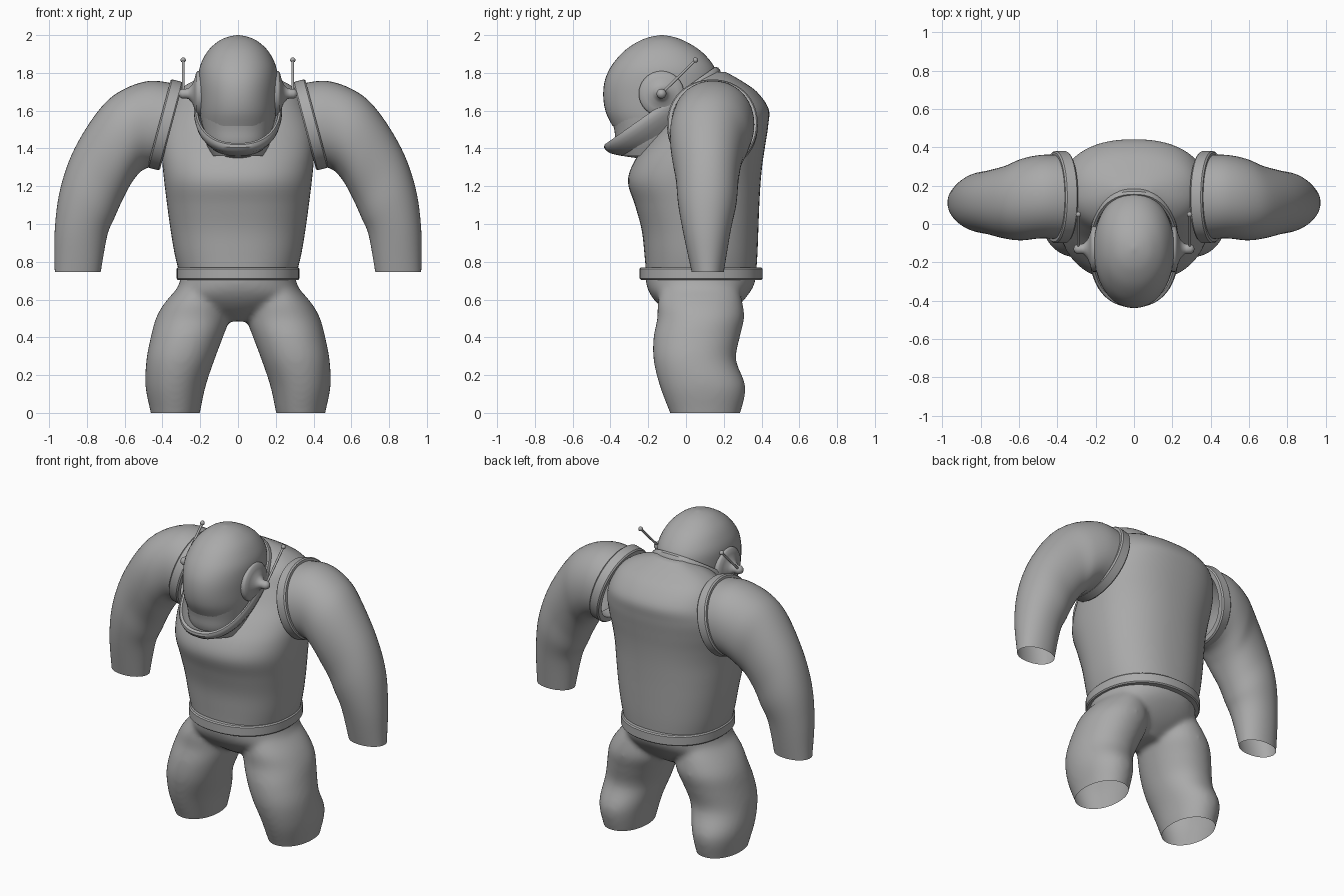
import bpy, bmesh, math
from mathutils import Vector as V

if "Cube" in bpy.data.objects:
    bpy.data.objects.remove(bpy.data.objects["Cube"])

grey = bpy.data.materials.new("plain grey")
grey.diffuse_color = (0.4, 0.4, 0.4, 1)
grey.use_nodes = True
grey.node_tree.nodes["Principled BSDF"].inputs["Base Color"].default_value = grey.diffuse_color


def finish(name, bm, mirror=False, angle=40):
    bmesh.ops.recalc_face_normals(bm, faces=bm.faces)
    me = bpy.data.meshes.new(name)
    bm.to_mesh(me)
    bm.free()
    me.shade_smooth()
    me.set_sharp_from_angle(angle=math.radians(angle))
    me.materials.append(grey)
    ob = bpy.data.objects.new(name, me)
    bpy.context.collection.objects.link(ob)
    if mirror:
        ob.modifiers.new("mirror", 'MIRROR')
    return ob


def smooth_path(rings, steps):
    """Catmull-Rom through rings of (centre, axis a, axis b)."""
    out = []
    for i in range(len(rings) - 1):
        p = [rings[max(0, min(len(rings) - 1, i + k))] for k in (-1, 0, 1, 2)]
        for s in range(steps):
            t = s / steps
            out.append([0.5 * (2 * B + (C - A) * t + (2 * A - 5 * B + 4 * C - D) * t * t
                               + (3 * B - A - 3 * C + D) * t ** 3)
                        for A, B, C, D in zip(*p)])
    return out + [rings[-1]]


def skin(bm, rings, power=2.0, n=48, closed=False, caps=(False, False)):
    """Join superellipse rings with quads."""
    loops = []
    for c, a, b in rings:
        loop = []
        for k in range(n):
            t = 2 * math.pi * k / n
            cs, sn = math.cos(t), math.sin(t)
            loop.append(bm.verts.new(c + a * math.copysign(abs(cs) ** (2 / power), cs)
                                     + b * math.copysign(abs(sn) ** (2 / power), sn)))
        loops.append(loop)
    pairs = list(zip(loops, loops[1:])) + ([(loops[-1], loops[0])] if closed else [])
    for p, q in pairs:
        for k in range(n):
            j = (k + 1) % n
            bm.faces.new((p[k], p[j], q[j], q[k]))
    if caps[0]:
        bm.faces.new(loops[0])
    if caps[1]:
        bm.faces.new(loops[-1])


def level(z, y0, y1, x1, x0=None):
    """Horizontal ring from its y range and x range (symmetric when x0 is None)."""
    x0 = -x1 if x0 is None else x0
    return (V(((x0 + x1) / 2, (y0 + y1) / 2, z)), V(((x1 - x0) / 2, 0, 0)), V((0, (y1 - y0) / 2, 0)))


def band(name, c, a, b, profile, power=2.0, mirror=False, closed=True):
    """Ring around a tilted ellipse; profile is (offset along normal, scale)."""
    nrm = a.cross(b).normalized()
    bm = bmesh.new()
    skin(bm, [(c + nrm * o, a * s, b * s) for o, s in profile], power, 64, closed)
    return finish(name, bm, mirror)


# torso
bm = bmesh.new()
skin(bm, smooth_path([level(*r) for r in (
    (0.72, -0.21, 0.37, 0.305), (0.84, -0.22, 0.378, 0.335), (0.97, -0.235, 0.383, 0.357),
    (1.1, -0.27, 0.388, 0.375), (1.22, -0.307, 0.395, 0.39), (1.32, -0.28, 0.405, 0.40),
    (1.42, -0.21, 0.42, 0.405), (1.52, -0.13, 0.435, 0.395), (1.61, -0.08, 0.437, 0.365),
    (1.7, -0.03, 0.375, 0.32), (1.76, 0.04, 0.29, 0.23), (1.805, 0.13, 0.21, 0.09))], 5),
    2.3, 64, caps=(False, True))
finish("torso", bm)

# arms, open at the wrist: outer x, z, inner x, z, y range
bm = bmesh.new()
arm = []
for xo, zo, xi, zi, y0, y1 in (
        (0.32, 1.74, 0.43, 1.31, -0.08, 0.36), (0.47, 1.757, 0.50, 1.288, -0.075, 0.36),
        (0.62, 1.705, 0.548, 1.24, -0.085, 0.34), (0.735, 1.605, 0.585, 1.18, -0.078, 0.305),
        (0.865, 1.4, 0.622, 1.105, -0.055, 0.28), (0.94, 1.19, 0.655, 1.03, -0.042, 0.267),
        (0.97, 0.97, 0.692, 0.94, -0.015, 0.235), (0.97, 0.745, 0.727, 0.745, 0.03, 0.20)):
    arm.append((V(((xo + xi) / 2, (y0 + y1) / 2, (zo + zi) / 2)),
                V(((xo - xi) / 2, 0, (zo - zi) / 2)), V((0, (y1 - y0) / 2, 0))))
skin(bm, smooth_path(arm, 6), 2.1)
finish("arm", bm, True)

# shoulder bands
w = 0.034
band("shoulder_band", V((0.385, 0.14, 1.525)), V((-0.259, 0, 0.966)) * 0.242, V((0, 0.24, 0)),
     [(-w, 0.85), (-w, 0.97), (-w + 0.008, 1), (w - 0.008, 1), (w, 0.97), (w, 0.85)],
     2.1, True)

# belt
band("belt", V((0, 0.08, 0.737)), V((0.325, 0, 0)), V((0, 0.325, 0)),
     [(-0.033, 0.86), (-0.033, 0.98), (-0.026, 1), (0.026, 1), (0.033, 0.98), (0.033, 0.86)], 2.2)

# pelvis and thighs fused into one skin, then cut open at the bottom
bm = bmesh.new()
skin(bm, smooth_path([level(*r) for r in (
    (0.485, -0.02, 0.17, 0.1), (0.55, -0.12, 0.26, 0.24), (0.62, -0.185, 0.325, 0.33),
    (0.69, -0.212, 0.365, 0.31), (0.78, -0.21, 0.37, 0.29))], 4), 2.2, caps=(True, True))
for s in (1, -1):
    leg = [level(z, y0, y1, s * xo, s * xi) for z, y0, y1, xo, xi in (
        (-0.1, -0.045, 0.25, 0.445, 0.23), (0, -0.085, 0.288, 0.462, 0.202),
        (0.14, -0.138, 0.315, 0.49, 0.172), (0.28, -0.172, 0.265, 0.485, 0.125),
        (0.4, -0.172, 0.285, 0.462, 0.08), (0.5, -0.152, 0.308, 0.435, 0.045),
        (0.58, -0.15, 0.3, 0.39, 0.05), (0.66, -0.13, 0.28, 0.32, 0.08))]
    skin(bm, smooth_path(leg, 4), 2.1, caps=(True, True))
raw = finish("legs_raw", bm)
rm = raw.modifiers.new("fuse", 'REMESH')
rm.mode, rm.voxel_size = 'VOXEL', 0.014
sm = raw.modifiers.new("relax", 'SMOOTH')
sm.factor, sm.iterations = 0.5, 12
fused = raw.evaluated_get(bpy.context.evaluated_depsgraph_get())
bm = bmesh.new()
bm.from_mesh(fused.to_mesh())
bpy.data.objects.remove(raw)
for z, up in ((0, -1), (0.74, 1)):
    bmesh.ops.bisect_plane(bm, geom=bm.verts[:] + bm.edges[:] + bm.faces[:], plane_co=(0, 0, z),
                           plane_no=(0, 0, up), clear_outer=True)
finish("legs", bm, angle=80)

# helmet: jaw, then the overhanging visor dome
bm = bmesh.new()
skin(bm, smooth_path([level(*r) for r in (
    (1.36, -0.34, 0.0, 0.14), (1.43, -0.37, 0.04, 0.17), (1.5, -0.38, 0.09, 0.188),
    (1.58, -0.40, 0.13, 0.2))], 4), 2.3)
finish("helmet_jaw", bm)
bm = bmesh.new()
skin(bm, [level(1.525, -0.36, 0.10, 0.18)] + smooth_path([level(*r) for r in (
    (1.52, -0.39, 0.11, 0.192), (1.59, -0.424, 0.14, 0.202), (1.67, -0.438, 0.165, 0.207),
    (1.75, -0.432, 0.17, 0.21), (1.82, -0.405, 0.155, 0.205), (1.88, -0.362, 0.115, 0.182),
    (1.93, -0.31, 0.06, 0.148), (1.97, -0.245, -0.01, 0.1), (1.99, -0.19, -0.065, 0.055),
    (2.0, -0.135, -0.12, 0.006))], 4), 2.1, caps=(False, True))
finish("helmet_dome", bm)

# tilted collar with a skirt running into the chest
band("collar", V((0, -0.12, 1.6)), V((0.22, 0, 0)), V((0, 0.285, 0.2)),
     [(-0.2, 0.5), (-0.12, 0.76), (-0.06, 0.94), (-0.025, 1.03), (0, 1.06), (0.02, 1.06),
      (0.032, 1.03), (0.03, 0.98), (0.005, 0.94), (-0.03, 0.85)], 2.3, closed=False)

# earpieces with a knob
ear_y, ear_z = -0.13, 1.69
bm = bmesh.new()
skin(bm, [(V((x, ear_y, ear_z)), V((0, r, 0)), V((0, 0, r))) for x, r in (
    (0.15, 0.12), (0.212, 0.12), (0.222, 0.112), (0.228, 0.085), (0.242, 0.05), (0.262, 0.028),
    (0.275, 0.026), (0.295, 0.026), (0.309, 0.018), (0.315, 0.004))], n=32, caps=(False, True))
finish("earpiece", bm, True)

# antennas: thin rod and ball tip
bm = bmesh.new()
foot, tip = V((0.29, ear_y, ear_z)), V((0.29, 0.05, 1.868))
side, across = V((0.007, 0, 0)), V((0, -0.005, 0.005))
skin(bm, [(foot, side, across), (tip, side, across)], n=10)
ball = bmesh.ops.create_uvsphere(bm, u_segments=16, v_segments=10, radius=0.014)["verts"]
bmesh.ops.translate(bm, verts=ball, vec=tip)
finish("antenna", bm, True)
